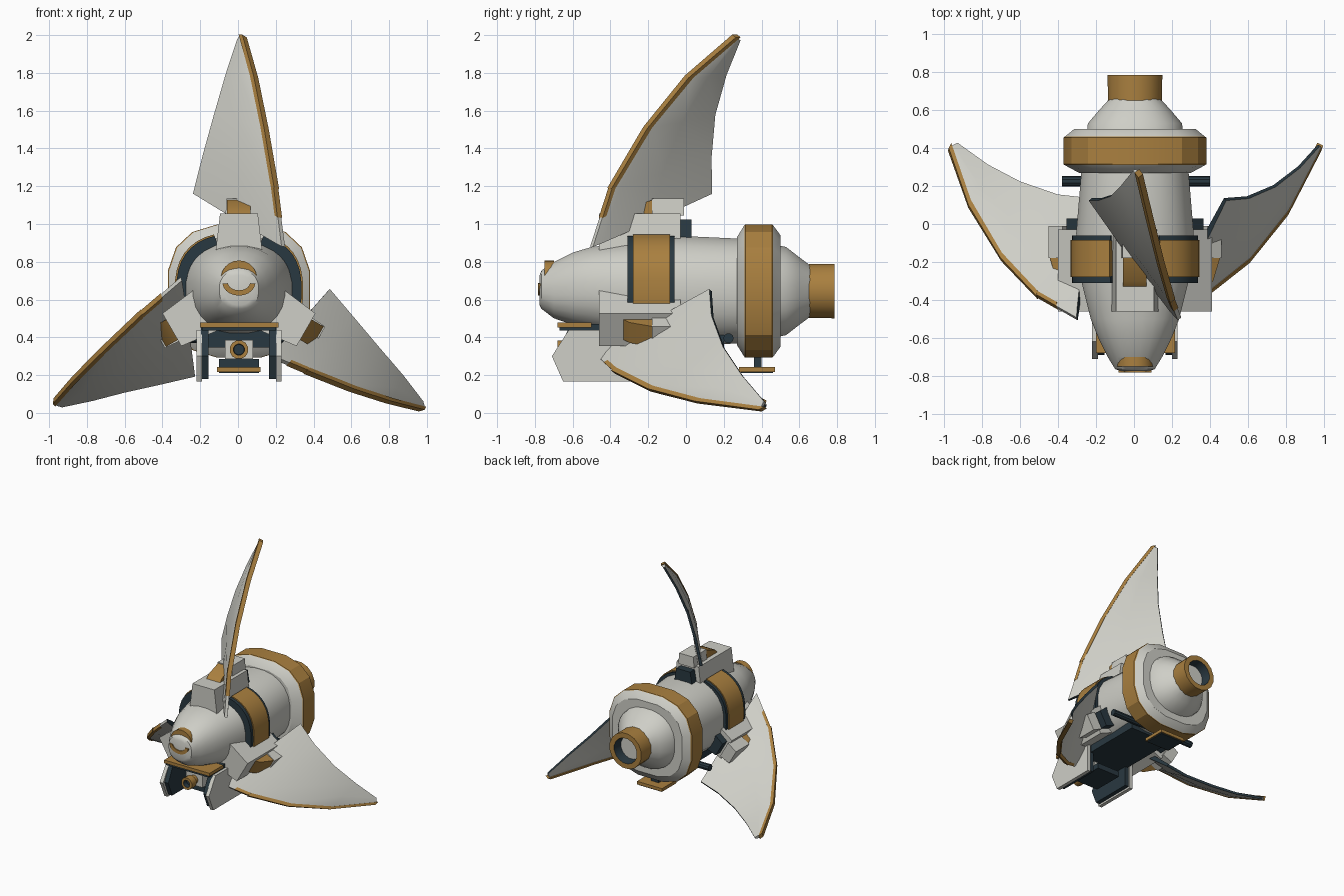
import bpy, bmesh, math
from mathutils import Vector, Matrix

if "Cube" in bpy.data.objects:
    bpy.data.objects.remove(bpy.data.objects["Cube"])

def material(name, rgb):
    m = bpy.data.materials.new(name)
    m.diffuse_color = (*rgb, 1)
    m.use_nodes = True
    m.node_tree.nodes["Principled BSDF"].inputs["Base Color"].default_value = m.diffuse_color
    return m

MATS = [material("warm white", (0.62, 0.62, 0.57)),
        material("brass gold", (0.40, 0.215, 0.05)),
        material("dark slate", (0.022, 0.04, 0.052))]
WHITE, GOLD, DARK = 0, 1, 2
CX, CZ = 0.005, 0.645          # axis of the hull

def loft(name, rings, rule=WHITE, caps=(WHITE, WHITE), closed=False, angle=35):
    """Skin a list of closed point rings; rule(i, j) picks the colour."""
    bm = bmesh.new()
    vs = [[bm.verts.new(p) for p in r] for r in rings]
    n, k = len(rings[0]), len(rings)
    for i in range(k if closed else k - 1):
        for j in range(n):
            a, b = vs[i], vs[(i + 1) % k]
            f = bm.faces.new((a[j], a[(j + 1) % n], b[(j + 1) % n], b[j]))
            f.material_index = rule(i, j) if callable(rule) else rule
    if not closed:
        for r, c in ((vs[0], caps[0]), (vs[-1], caps[1])):
            bm.faces.new(r).material_index = c
    bmesh.ops.recalc_face_normals(bm, faces=bm.faces)
    me = bpy.data.meshes.new(name)
    bm.to_mesh(me)
    bm.free()
    for m in MATS:
        me.materials.append(m)
    ob = bpy.data.objects.new(name, me)
    bpy.context.collection.objects.link(ob)
    bpy.context.view_layer.objects.active = ob
    ob.select_set(True)
    bpy.ops.object.shade_smooth_by_angle(angle=math.radians(angle))
    ob.select_set(False)
    return ob

def squircle(a, rx, rz, e):
    c, s = math.cos(a), math.sin(a)
    return (CX + rx * math.copysign(abs(c) ** (2 / e), c),
            math.copysign(abs(s) ** (2 / e), s) * rz)

def ring(y, rx, z0, z1, n=24, e=2.3):
    pts = []
    for j in range(n):
        x, z = squircle(2 * math.pi * (j + .5) / n, rx, (z1 - z0) / 2, e)
        pts.append((x, y, (z0 + z1) / 2 + z))
    return pts

def box(name, x, y, z, mat, taper=1.0, rot=None):
    """Box from ranges, its top narrowed in x by taper."""
    mx, hx = (x[0] + x[1]) / 2, (x[1] - x[0]) / 2
    rings = [[(mx + s * hx * t, yy, zz) for s, yy in
              ((-1, y[0]), (1, y[0]), (1, y[1]), (-1, y[1]))]
             for zz, t in ((z[0], 1), (z[1], taper))]
    ob = loft(name, rings, mat, (mat, mat))
    if rot is not None:
        ob.data.transform(rot)
    return ob

def side_plate(name, outline, x0, x1, mat):
    return loft(name, [[(x, y, z) for y, z in outline] for x in (x0, x1)], mat, (mat, mat))

# Hull and rear cone
loft("hull", [ring(*r) for r in (
    (-0.775, .075, .57, .73), (-.765, .105, .55, .755), (-.70, .145, .50, .80),
    (-.60, .195, .465, .85), (-.50, .235, .44, .88), (-.30, .285, .39, .905),
    (-.05, .312, .355, .94), (.27, .285, .365, .925), (.34, .285, .365, .925))])
loft("rear_cone", [ring(*r) for r in (
    (.44, .26, .39, .90), (.53, .25, .41, .88), (.60, .19, .465, .825), (.66, .135, .51, .78))])

# Rear collar with gold belt
collar = [(.27, .30, .355, .935), (.31, .375, .29, 1.0), (.315, .382, .287, 1.003),
          (.455, .382, .287, 1.003), (.46, .375, .29, 1.0), (.50, .325, .345, .945)]
loft("rear_collar", [ring(*r, 16, 2.7) for r in collar],
     lambda i, j: GOLD if 1 <= i <= 3 else WHITE, angle=25)

# Exhaust nozzle, open with a dark bore
loft("exhaust_nozzle", [ring(y, r, CZ - r, CZ + r, 16, 2) for y, r in (
    (.65, .145), (.785, .147), (.785, .105), (.71, .095))],
    lambda i, j: DARK if i == 2 else GOLD, (GOLD, WHITE))

# Belt arcs on both upper flanks with dark rims
for side, label in ((1, "right"), (-1, "left")):
    for part, y0, y1, g, mat in (("belt", -.28, -.085, 0, GOLD),
                                 ("belt_front_rim", -.31, -.275, .008, DARK),
                                 ("belt_back_rim", -.09, -.06, .008, DARK)):
        rings = []
        for k in range(11):
            a = math.radians(-20 + 92 * k / 10)
            o = squircle(a, .34 - g, .312 - g, 2.5)
            q = squircle(a, .28, .25, 2.5)
            rings.append([(CX + side * (p[0] - CX), y, CZ + p[1]) for p, y in
                          ((o, y0), (o, y1), (q, y1), (q, y0))])
        loft(f"{part}_{label}", rings, mat, (mat, mat))

# Nose arcs
def arc(name, y, zc, rx, rz, a0, a1, w, depth):
    rings = []
    for k in range(11):
        a = math.radians(a0 + (a1 - a0) * k / 10)
        rings.append([(CX + (rx + d) * math.cos(a), yy, zc + (rz + d) * math.sin(a))
                      for d, yy in ((-w, y), (w, y), (w, y + depth), (-w, y + depth))])
    loft(name, rings, GOLD, (GOLD, GOLD))
arc("nose_brow", -.75, .715, .075, .072, 5, 175, .02, .05)
arc("nose_grille", -.783, .69, .073, .055, 185, 355, .014, .03)

# Swept fins: leading and trailing edge points from root to tip
FINS = {
    "top": ([(.24, -.50, .88), (.20, -.40, 1.19), (.145, -.21, 1.51), (.09, .01, 1.78), (.03, .26, 1.995)],
            [(-.23, .13, 1.16), (-.18, .13, 1.36), (-.12, .15, 1.58), (-.06, .21, 1.79), (0, .285, 1.975)]),
    "right": ([(.17, -.47, .30), (.36, -.38, .22), (.60, -.19, .125), (.80, .06, .06), (.975, .40, .016)],
              [(.48, .13, .65), (.60, .14, .51), (.74, .20, .345), (.87, .30, .195), (.975, .415, .06)]),
    "left": ([(-.30, -.50, .71), (-.51, -.38, .53), (-.70, -.18, .35), (-.87, .10, .18), (-.975, .40, .06)],
             [(-.23, .13, .20), (-.40, .15, .16), (-.60, .22, .115), (-.77, .31, .07), (-.93, .425, .035)])}
COLS = ((0, .012), (.08, .018), (.5, .022), (1, .011))
for label, (lead, trail) in FINS.items():
    lead, trail = [Vector(p) for p in lead], [Vector(p) for p in trail]
    rings, strip = [], []
    for i in range(5):
        span = lead[min(i + 1, 4)] - lead[max(i - 1, 0)]
        chord = trail[min(i, 3)] - lead[min(i, 3)]
        nrm = span.cross(chord).normalized()
        thin = 1 - .1 * i
        mid = [(lead[i].lerp(trail[i], t), h * thin) for t, h in COLS]
        rings.append([p + nrm * h for p, h in mid] + [p - nrm * h for p, h in reversed(mid)])
        out = -chord.normalized()
        if i:
            strip.append([lead[i] + nrm * a * .017 + out * b for a, b in
                          ((-1, -.025), (1, -.025), (1, .008), (-1, .008))])
        else:
            # thinner strip continuing towards the root
            p = lead[0].lerp(lead[1], .5)
            low = [[q + nrm * a * .016 + out * b for a, b in
                    ((-1, -.025), (1, -.025), (1, .002), (-1, .002))] for q in (p, lead[1])]
            loft(f"fin_trim_lower_{label}", low, GOLD, (GOLD, GOLD))
    loft(f"fin_{label}", rings, lambda i, j: DARK if j == 3 else WHITE, (DARK, WHITE), angle=40)
    loft(f"fin_trim_{label}", strip, GOLD, (GOLD, GOLD))

# Fin mounts, one design turned about the hull axis
for label, deg in (("top", 0), ("right", 120), ("left", 240)):
    rot = Matrix.Translation((CX, 0, CZ)) @ Matrix.Rotation(math.radians(deg), 4, 'Y')
    box(f"mount_base_{label}", (-.125, .125), (-.46, -.03), (.20, .41), WHITE, .8, rot)
    box(f"mount_cap_{label}", (-.072, .072), (-.18, -.01), (.40, .49), WHITE, .9, rot)
    box(f"mount_back_{label}", (-.09, .09), (-.04, .03), (.22, .38), DARK, .7, rot)
    wedge = side_plate(f"mount_wedge_{label}", [(-.34, .40), (-.17, .40), (-.17, .485), (-.30, .44)],
                       -.062, .062, GOLD)
    wedge.data.transform(rot)

# Front skids: dark core with white outer plate
SKID = [(-.71, .30), (-.65, .165), (-.28, .165), (-.28, .44), (-.62, .44)]
INNER = [(-.69, .30), (-.64, .18), (-.29, .18), (-.29, .47), (-.61, .47)]
for s, label in ((1, "right"), (-1, "left")):
    side_plate(f"skid_plate_{label}", SKID, CX + s * .195, CX + s * .225, WHITE)
    side_plate(f"skid_core_{label}", INNER, CX + s * .16, CX + s * .20, DARK)

# Gold cross bar over the skids and dark belly plate
box("cross_bar", (-.20, .215), (-.68, -.50), (.452, .478), GOLD)
box("cross_bar_underside", (-.19, .20), (-.67, -.35), (.435, .454), DARK)
box("belly_plate", (-.18, .19), (-.42, .20), (.345, .46), DARK)

# Nose gun under the chin
box("gun_body", (-.07, .08), (-.58, -.38), (.285, .385), WHITE)
box("gun_cradle", (-.10, .11), (-.56, -.30), (.24, .285), DARK)
loft("gun_barrel", [ring(y, r, .335 - r, .335 + r, 12, 2) for y, r in (
    (-.55, .035), (-.62, .035), (-.62, .05), (-.68, .05), (-.68, .03), (-.64, .028))],
    lambda i, j: DARK if i == 4 else GOLD, (GOLD, DARK))

# Side rod through the rear hull
loft("side_rod", [[(x, .225 + .027 * math.cos(math.pi * j / 5), .395 + .027 * math.sin(math.pi * j / 5))
                   for j in range(10)] for x in (-.38, .40)], DARK, (DARK, DARK))

# Rear foot
box("foot_post", (-.03, .04), (.36, .40), (.235, .36), DARK)
box("foot_pad", (-.11, .12), (.28, .47), (.217, .243), GOLD)
box("foot_sole", (-.10, .11), (.29, .46), (.21, .218), DARK)
